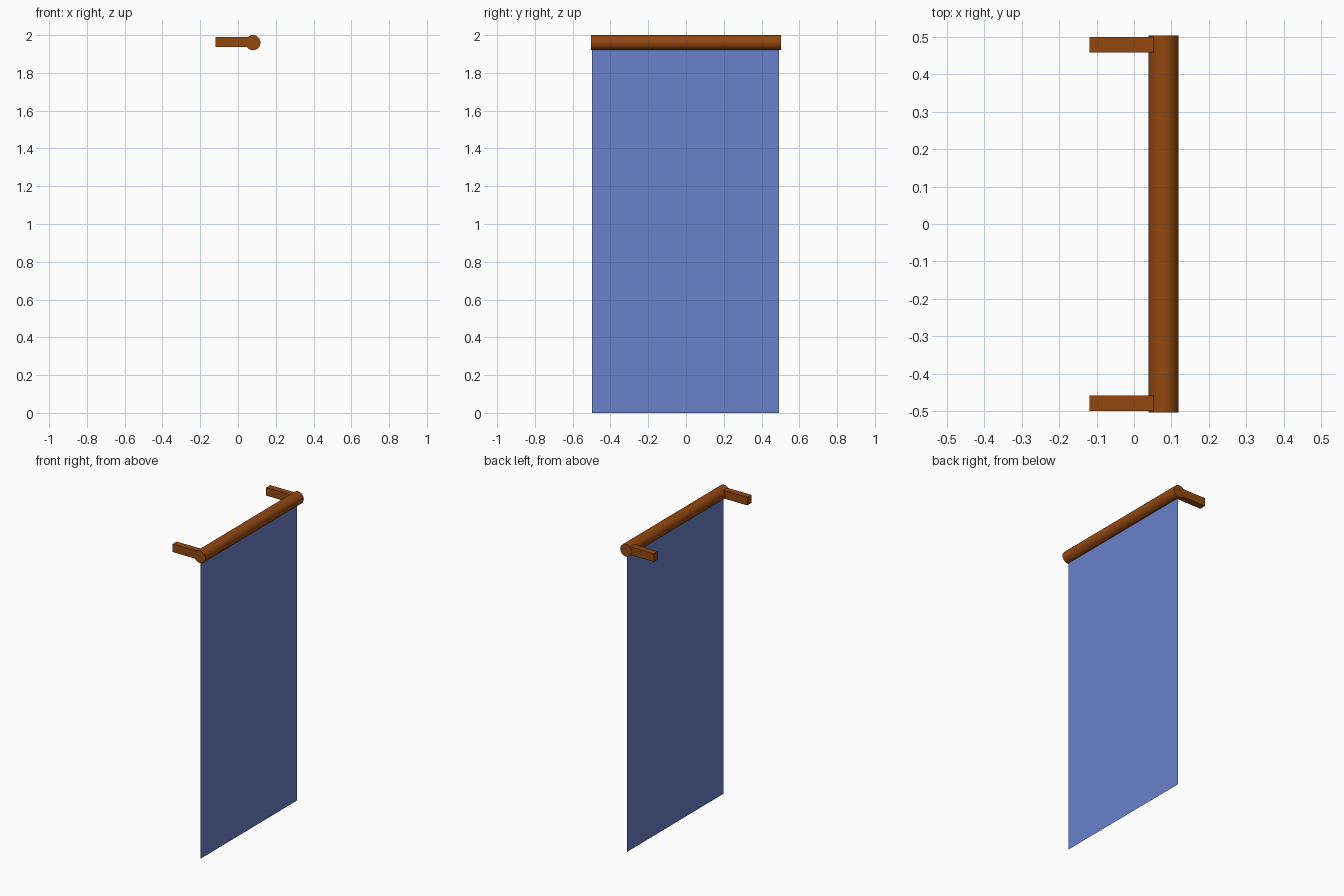
import bpy, math

if "Cube" in bpy.data.objects:
    bpy.data.objects.remove(bpy.data.objects["Cube"])

def material(name, color):
    m = bpy.data.materials.new(name)
    m.diffuse_color = (*color, 1)
    m.use_nodes = True
    m.node_tree.nodes["Principled BSDF"].inputs["Base Color"].default_value = m.diffuse_color
    return m

wood = material("wood", (0.29, 0.065, 0.005))
fabric = material("fabric", (0.14, 0.22, 0.60))

ROD_X, ROD_Z, ROD_R = 0.079, 1.96, 0.04

def finish(name, mat):
    o = bpy.context.object
    o.name = name
    o.data.materials.append(mat)
    bpy.ops.object.transform_apply(location=False, rotation=True, scale=True)
    return o

# Rod carrying the banner
bpy.ops.mesh.primitive_cylinder_add(vertices=32, radius=ROD_R, depth=1.008,
                                    location=(ROD_X, 0, ROD_Z),
                                    rotation=(math.pi / 2, 0, 0))
finish("rod", wood)
bpy.ops.object.shade_smooth_by_angle(angle=math.radians(40))

# Wall brackets at both ends, running into the rod
x0, x1 = -0.119, ROD_X - 0.01
for side, name in ((-1, "front_bracket"), (1, "back_bracket")):
    bpy.ops.mesh.primitive_cube_add(size=1, location=((x0 + x1) / 2, side * 0.479, 1.963))
    bpy.context.object.scale = (x1 - x0, 0.042, 0.052)
    finish(name, wood)

# Single-sheet hanging cloth
top = ROD_Z - 0.02
bpy.ops.mesh.primitive_plane_add(size=1, location=(ROD_X, -0.002, top / 2),
                                 rotation=(0, math.pi / 2, 0))
bpy.context.object.scale = (top, 0.99, 1)
finish("banner_cloth", fabric)
